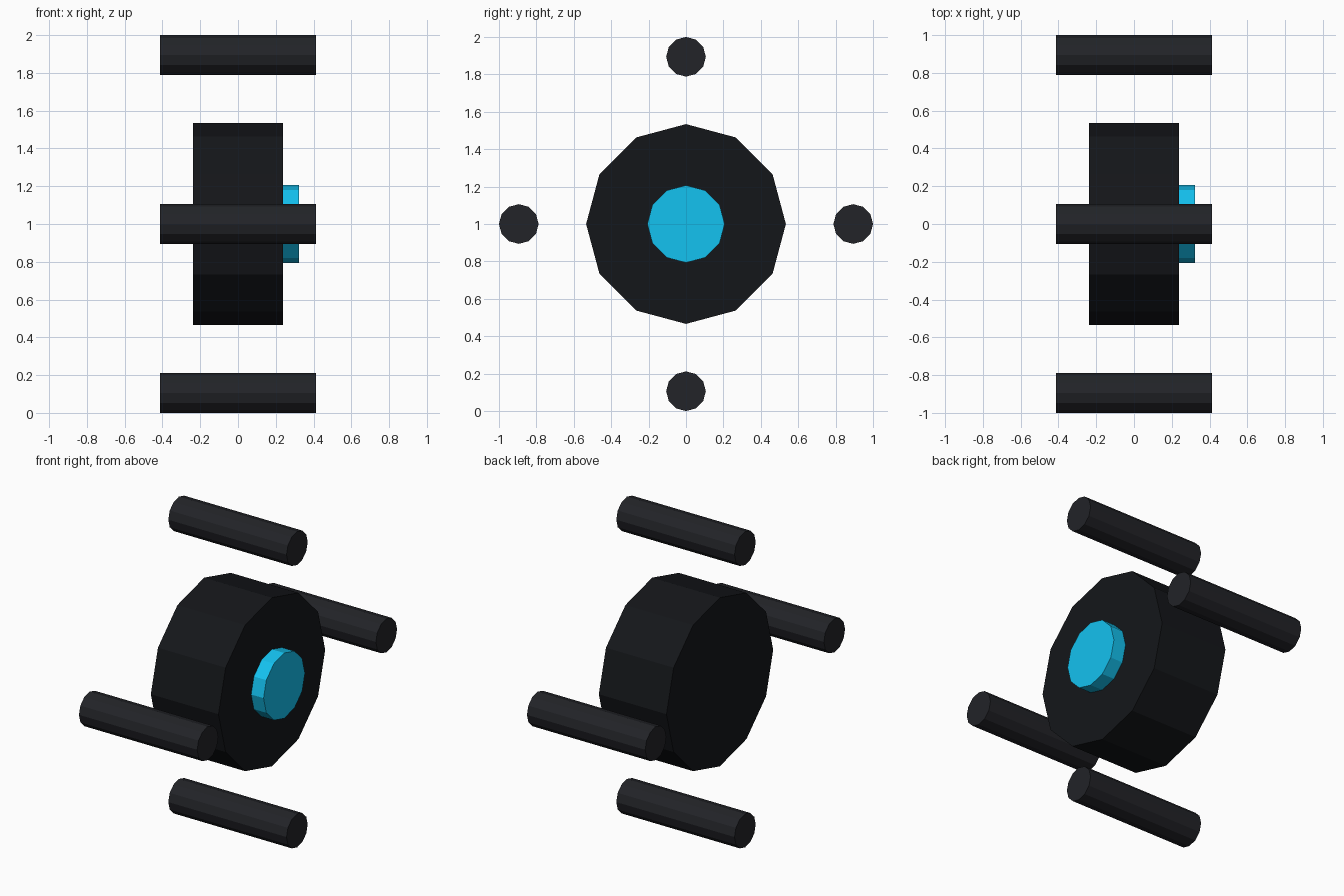
import bpy
from math import pi, sin, cos

if "Cube" in bpy.data.objects:
    bpy.data.objects.remove(bpy.data.objects["Cube"])


def material(name, rgb):
    m = bpy.data.materials.new(name)
    m.diffuse_color = (*rgb, 1)
    m.use_nodes = True
    m.node_tree.nodes["Principled BSDF"].inputs["Base Color"].default_value = m.diffuse_color
    return m


def x_cylinder(name, radius, x0, x1, mat, y=0.0, z=1.0):
    """Flat-shaded 12-sided cylinder lying along x."""
    bpy.ops.mesh.primitive_cylinder_add(
        vertices=12, radius=radius, depth=x1 - x0,
        location=((x0 + x1) / 2, y, z), rotation=(0, pi / 2, 0))
    ob = bpy.context.object
    ob.name = name
    ob.data.materials.append(mat)
    bpy.ops.object.transform_apply(location=False, rotation=True, scale=False)
    return ob


black = material("drum_black", (0.007, 0.008, 0.010))
charcoal = material("rod_charcoal", (0.016, 0.017, 0.021))
cyan = material("hub_cyan", (0.007, 0.54, 0.87))

# Central drum
x_cylinder("drum", 0.534, -0.237, 0.237, black)

# Coloured hub on the right face
x_cylinder("hub_cap", 0.207, 0.237, 0.324, cyan)

# Four rods spaced around the drum
for i in range(4):
    a = i * pi / 2
    x_cylinder(f"rod_{i + 1}", 0.106, -0.414, 0.414, charcoal,
               y=0.894 * cos(a), z=1 + 0.894 * sin(a))
